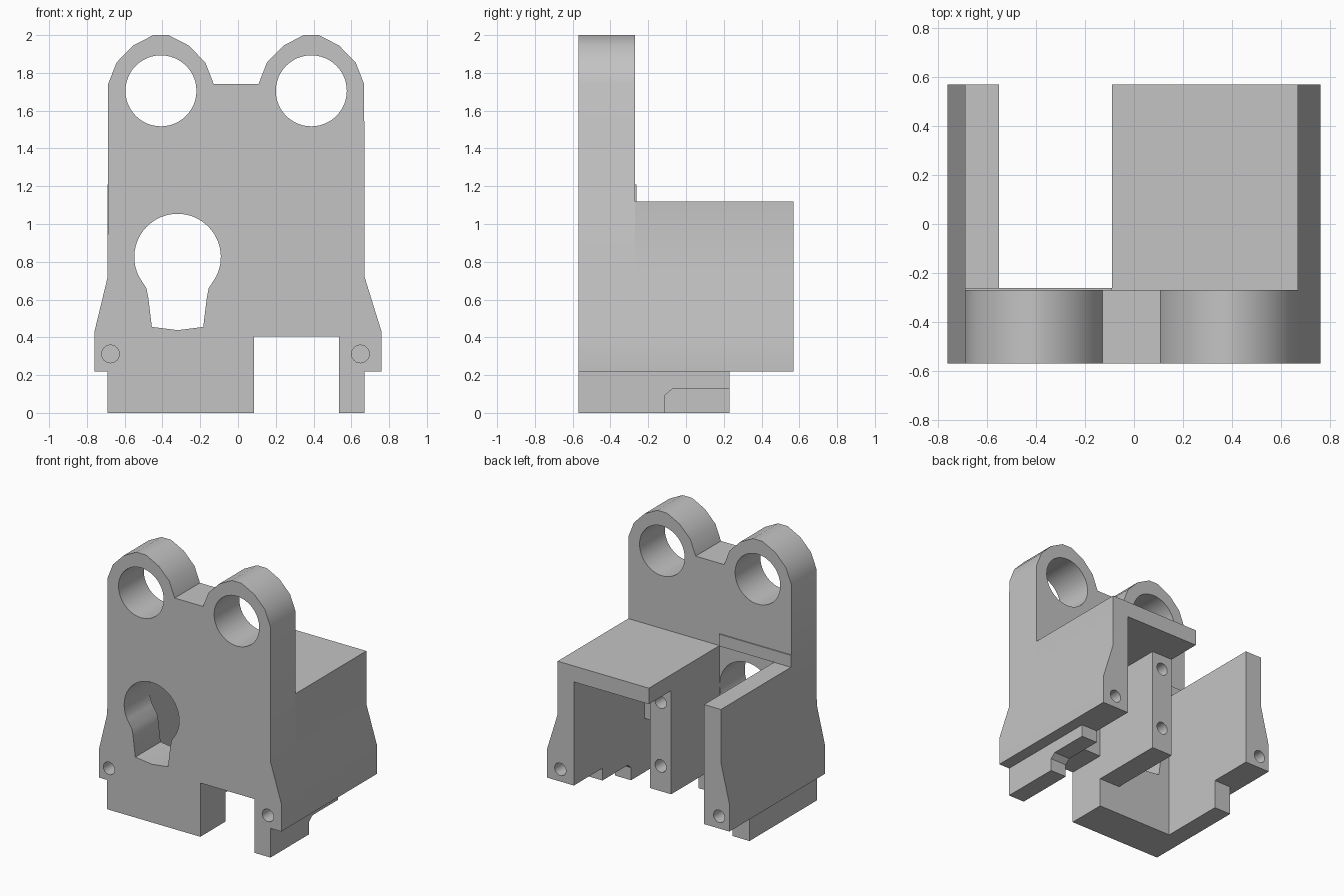
import bpy, bmesh, math
from mathutils import Vector

if "Cube" in bpy.data.objects:
    bpy.data.objects.remove(bpy.data.objects["Cube"], do_unlink=True)

GREY = (0.55, 0.55, 0.55, 1)
mat = bpy.data.materials.new("plain grey")
mat.use_nodes = True
mat.diffuse_color = GREY
mat.node_tree.nodes["Principled BSDF"].inputs["Base Color"].default_value = GREY

FRONT, BACK = -0.57, 0.57        # overall depth
PLATE = -0.27                    # rear face of the front plate
LEFT, RIGHT = -0.69, 0.67        # outer faces of the side walls
IN_L, IN_R = -0.55, 0.535        # inner faces of the side walls
POST_L, POST_R = -0.09, 0.085
SHELF, ROOF_LOW, ROOF = 0.22, 1.0, 1.12


def prism(name, pts, a, b, axis="y"):
    """Extrude a closed profile: (x, z) along y, or (y, z) along x."""
    bm = bmesh.new()
    place = (lambda p, t: (p[0], t, p[1])) if axis == "y" else (lambda p, t: (t, p[0], p[1]))
    ends = [[bm.verts.new(place(p, t)) for p in pts] for t in (a, b)]
    for ring in ends:
        bm.faces.new(ring)
    n = len(pts)
    for i in range(n):
        j = (i + 1) % n
        bm.faces.new((ends[0][i], ends[0][j], ends[1][j], ends[1][i]))
    bmesh.ops.recalc_face_normals(bm, faces=bm.faces)
    mesh = bpy.data.meshes.new(name)
    bm.to_mesh(mesh)
    bm.free()
    mesh.materials.append(mat)
    ob = bpy.data.objects.new(name, mesh)
    bpy.context.collection.objects.link(ob)
    return ob


def rect(x0, z0, x1, z1):
    return [(x0, z0), (x1, z0), (x1, z1), (x0, z1)]


def arc(x, z, r, start=0, end=360, n=40):
    steps = n if end - start == 360 else n + 1
    return [(x + r * math.cos(math.radians(start + (end - start) * i / n)),
             z + r * math.sin(math.radians(start + (end - start) * i / n))) for i in range(steps)]


def cut(ob, pts, a, b):
    """Cut a profile through an object along y, then drop the cutter."""
    cutter = prism("cutter", pts, a, b)
    cutter.hide_render = True
    mod = ob.modifiers.new("hole", "BOOLEAN")
    mod.operation = "DIFFERENCE"
    mod.solver = "EXACT"
    mod.object = cutter
    bpy.context.view_layer.objects.active = ob
    bpy.ops.object.modifier_apply(modifier=mod.name)
    bpy.data.objects.remove(cutter, do_unlink=True)


# Front plate with two rounded lugs, flared hips and a slot between the feet
half_lug = [(0.28, 1.74), (0.235, 1.855), (0.147, 1.945), (0.04, 2.0)]
lug = [(-x, z) for x, z in half_lug] + half_lug[::-1]
LUGS = (-0.408, 0.388)
outline = [(LEFT, 0), (LEFT, SHELF), (-0.76, SHELF), (-0.76, 0.43), (LEFT, 0.72)]
for cx in LUGS:
    outline += [(cx + x, z) for x, z in lug]
outline += [(RIGHT, 0.72), (0.76, 0.43), (0.76, SHELF), (RIGHT, SHELF), (RIGHT, 0),
            (IN_R, 0), (IN_R, 0.405), (POST_R, 0.405), (POST_R, 0)]
plate = prism("front_plate", outline, FRONT, PLATE)
for cx in LUGS:
    cut(plate, arc(cx, 1.705, 0.188, n=48), FRONT - 0.1, PLATE + 0.1)

# Keyhole opening: round top, tapered throat, slightly bowed base
kx = -0.32
keyhole = arc(kx, 0.825, 0.229, -27, 207)
keyhole += [(kx - 0.165, 0.66), (kx - 0.155, 0.61), (kx - 0.136, 0.455),
            (kx, 0.438), (kx + 0.136, 0.455), (kx + 0.155, 0.61), (kx + 0.165, 0.66)]
cut(plate, keyhole, FRONT - 0.1, PLATE + 0.1)

# Side walls, flared at the bottom
walls = []
for name, outer, inner, flare in (("right_wall", LEFT, IN_L, -0.76), ("left_wall", RIGHT, IN_R, 0.76)):
    walls.append(prism(name, [(inner, SHELF), (flare, SHELF), (flare, 0.43),
                              (outer, 0.72), (outer, ROOF), (inner, ROOF)], PLATE, BACK))

# Blind pin holes, front and rear
for wall, cx in zip(walls, (-0.675, 0.648)):
    pin = arc(cx, 0.312, 0.047, n=24)
    cut(plate, pin, FRONT - 0.1, FRONT + 0.2)
    cut(wall, pin, BACK - 0.2, BACK + 0.1)

# Roof over the left bay and the post holding it up
roof = prism("roof", rect(POST_L, ROOF_LOW, IN_R, ROOF), PLATE, BACK)
post = prism("centre_post", rect(POST_L, SHELF, POST_R, ROOF_LOW), PLATE, 0.305)
for z in (0.89, 0.41):
    cut(post, arc((POST_L + POST_R) / 2, z, 0.047, n=24), 0.1, 0.4)

# Feet under the walls; the left one has a chamfered notch
FOOT = 0.23
prism("right_foot", rect(PLATE, 0, FOOT, SHELF), LEFT, IN_L, "x")
prism("left_foot", [(PLATE, 0), (-0.11, 0), (-0.11, 0.095), (-0.07, 0.128),
                    (FOOT, 0.128), (FOOT, SHELF), (PLATE, SHELF)], IN_R, RIGHT, "x")

# Thin raised strip on the rear of the plate
prism("rear_strip", rect(LEFT, ROOF, POST_L, 1.21), PLATE, PLATE + 0.008)

# Smooth only the shallow curves
for ob in [o for o in bpy.context.collection.objects if o.type == "MESH"]:
    bpy.ops.object.select_all(action="DESELECT")
    ob.select_set(True)
    bpy.context.view_layer.objects.active = ob
    bpy.ops.object.shade_smooth_by_angle(angle=math.radians(31))
